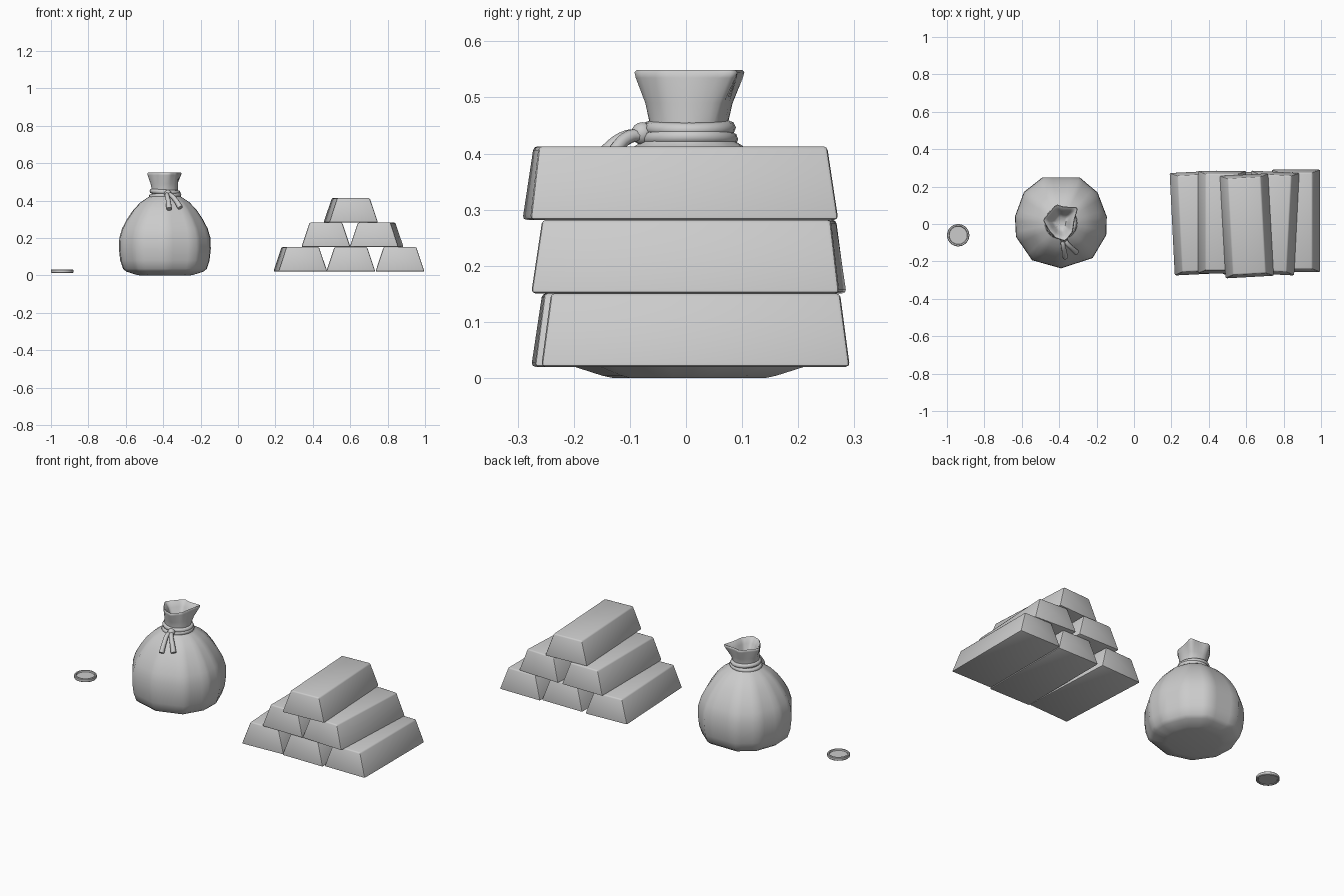
import bpy, bmesh, math
from math import sin, cos, radians, pi

if "Cube" in bpy.data.objects:
    bpy.data.objects.remove(bpy.data.objects["Cube"])


def finish(bm, name, angle=30):
    bmesh.ops.recalc_face_normals(bm, faces=bm.faces)
    me = bpy.data.meshes.new(name)
    bm.to_mesh(me)
    bm.free()
    ob = bpy.data.objects.new(name, me)
    bpy.context.collection.objects.link(ob)
    bpy.ops.object.select_all(action='DESELECT')
    bpy.context.view_layer.objects.active = ob
    ob.select_set(True)
    bpy.ops.object.shade_smooth_by_angle(angle=radians(angle))
    return ob


def loft(rings, name, angle):
    """Skin a stack of equal-length point rings and cap both ends."""
    bm = bmesh.new()
    vs = [[bm.verts.new(p) for p in ring] for ring in rings]
    n = len(vs[0])
    for a, b in zip(vs, vs[1:]):
        for i in range(n):
            j = (i + 1) % n
            bm.faces.new((a[i], a[j], b[j], b[i]))
    bm.faces.new(vs[0])
    bm.faces.new(vs[-1])
    return finish(bm, name, angle)


# gold bars: tapered boxes with a small bevel, slightly twisted in the stack
def bar(name, x, y, z, rot):
    bm = bmesh.new()
    bmesh.ops.create_cube(bm, size=1)
    for v in bm.verts:
        top = v.co.z > 0
        v.co.x *= 0.175 if top else 0.262
        v.co.y *= 0.515 if top else 0.55
        v.co.z = 0.131 if top else 0
    bmesh.ops.bevel(bm, geom=bm.edges[:], offset=0.007, segments=2,
                    profile=0.5, affect='EDGES')
    ob = finish(bm, name, 40)
    ob.location = (x, y, z)
    ob.rotation_euler.z = rot


stack = [(0.333, 0.005, 0, 0.05), (0.603, 0.005, 0, 0.0), (0.866, 0.017, 0, 0.0),
         (0.47, 0.01, 1, 0.0), (0.741, 0.005, 1, -0.05), (0.603, -0.01, 2, 0.055)]
for i, (x, y, level, rot) in enumerate(stack):
    bar(f"gold_bar_{i + 1}", x, y, 0.02 + level * 0.131, rot)

# coin: disc with raised rims on both faces
N = 24
profile = [(0.048, 0.016), (0.05, 0.013), (0.057, 0.013), (0.06, 0.016), (0.06, 0.029),
           (0.057, 0.032), (0.05, 0.032), (0.048, 0.024)]
loft([[(-0.94 + r * cos(2 * pi * i / N), -0.06 + r * sin(2 * pi * i / N), z)
       for i in range(N)] for r, z in profile], "coin", 35)

# money bag: faceted belly outline blending to a round neck and a crumpled mouth
BX, BY = -0.39, 0.0
belly = [(8, .25), (40, .258), (68, .267), (112, .267), (140, .262), (172, .252),
         (197, .255), (232, .255), (270, .245), (312, .255), (345, .253)]
mouth = [(12, .072), (43, .125), (80, .088), (105, .104), (138, .084), (170, .098),
         (212, .076), (250, .085), (283, .1), (322, .078)]


def outline(table, deg):
    """Radius of a polar polygon at an angle."""
    t = table + [(table[0][0] + 360, table[0][1])]
    if deg < t[0][0]:
        deg += 360
    for (a0, r0), (a1, r1) in zip(t, t[1:]):
        if a0 <= deg <= a1:
            s = lambda d: sin(radians(d))
            return r0 * r1 * s(a1 - a0) / (r0 * s(deg - a0) + r1 * s(a1 - deg))


angles = []
for k, (a, _) in enumerate(belly):
    b = belly[(k + 1) % len(belly)][0] + (360 if k == len(belly) - 1 else 0)
    angles += [(a + (b - a) * q / 4) % 360 for q in range(4)]


def ring(z, r, kind, mix=1.0):
    table, ref = (belly, 0.255) if kind == 'belly' else (mouth, 0.095)
    pts = []
    for d in angles:
        rad = r * (1 - mix + mix * outline(table, d) / ref)
        pts.append((BX + rad * cos(radians(d)), BY + 0.005 + rad * sin(radians(d)), z))
    return pts


rings = [ring(z, r, 'belly', m) for z, r, m in
         [(0, .14, 1), (.004, .16, 1), (.02, .212, 1), (.035, .23, 1), (.08, .245, 1),
          (.14, .252, 1), (.2, .25, 1), (.25, .235, 1), (.3, .208, 1), (.35, .173, .9),
          (.39, .134, .7), (.415, .095, .4), (.43, .07, 0)]]
rings += [ring(z, r, 'mouth', m) for z, r, m in
          [(.455, .07, 0), (.49, .078, .4), (.535, .094, .9), (.545, .096, 1),
           (.549, .092, 1), (.545, .084, 1), (.52, .066, 1), (.49, .05, .9),
           (.465, .03, .6)]]
loft(rings, "money_bag", 60)


# cord: two tilted loops, a knot and two hanging tails
def cord(name, pts, radii, cyclic=False):
    cu = bpy.data.curves.new(name, 'CURVE')
    cu.dimensions = '3D'
    cu.bevel_depth = 1.0
    cu.bevel_resolution = 2
    cu.use_fill_caps = True
    sp = cu.splines.new('POLY' if cyclic else 'BEZIER')
    seq = sp.points if cyclic else sp.bezier_points
    seq.add(len(pts) - 1)
    for p, co, r in zip(seq, pts, radii):
        p.co = (*co, 1) if cyclic else co
        p.radius = r
        if not cyclic:
            p.handle_left_type = p.handle_right_type = 'AUTO'
    sp.use_cyclic_u = cyclic
    sp.resolution_u = 5
    sp.use_smooth = True
    bpy.context.collection.objects.link(bpy.data.objects.new(name, cu))


for name, z, r, tilt in [("cord_loop_lower", .426, .074, .004), ("cord_loop_upper", .446, .07, -.004)]:
    cord(name, [(BX + r * cos(t), BY + 0.006 + r * sin(t), z + tilt * cos(t))
                for t in (2 * pi * i / 24 for i in range(24))], [0.013] * 24, True)

cord("cord_tail_left", [(-.378, -.07, .432), (-.38, -.105, .43), (-.373, -.145, .4), (-.368, -.178, .355)],
     [.009, .012, .013, .015])
cord("cord_tail_right", [(-.372, -.07, .432), (-.36, -.1, .43), (-.332, -.13, .4), (-.308, -.152, .362)],
     [.009, .012, .013, .015])

bm = bmesh.new()
bmesh.ops.create_uvsphere(bm, u_segments=12, v_segments=8, radius=0.02)
knot = finish(bm, "cord_knot", 60)
knot.location = (-0.375, -0.078, 0.436)
